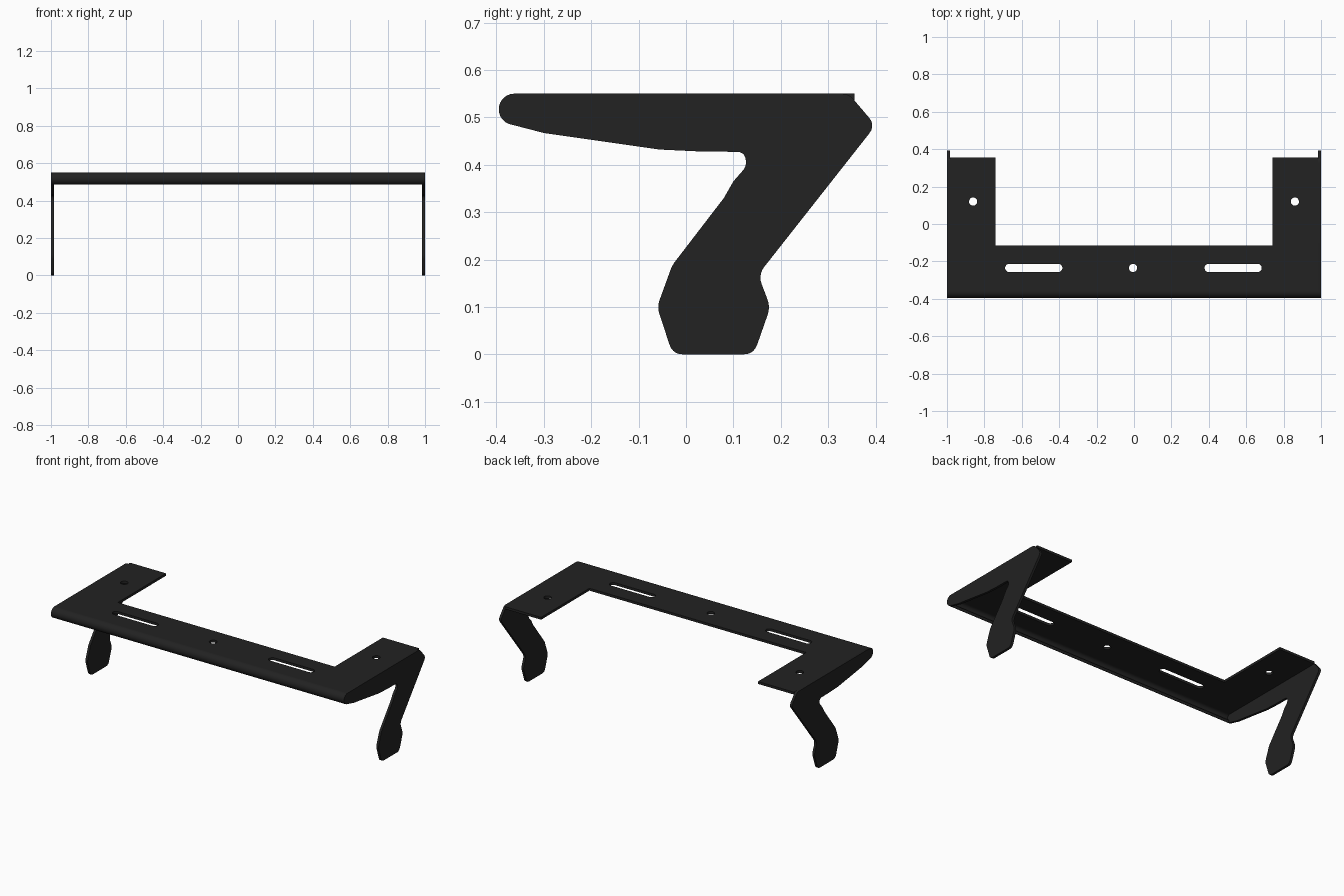
import bpy
import bmesh
from math import cos, sin, pi, radians, copysign
from mathutils import Matrix, Vector

default_cube = bpy.data.objects.get("Cube")
if default_cube:
    bpy.data.objects.remove(default_cube, do_unlink=True)

black_metal = bpy.data.materials.new("black_metal")
black_metal.use_nodes = True
colour = (0.016, 0.016, 0.016, 1)
black_metal.diffuse_color = colour
black_metal.node_tree.nodes["Principled BSDF"].inputs["Base Color"].default_value = colour

THICK = 0.015
TOP = 0.55
INNER = 1 - THICK
LIP_RADIUS = 0.033
LIP_CENTRE = Vector((-0.362, TOP - LIP_RADIUS))

# Maps a flat (y, z) drawing upright, with its thickness along x
UPRIGHT = Matrix(((0, 0, 1, 0), (1, 0, 0, 0), (0, 1, 0, 0), (0, 0, 0, 1)))


def arc(centre, radius, start, end, steps=12):
    """Points along a circular arc, angles in degrees."""
    points = []
    for i in range(steps + 1):
        angle = radians(start + (end - start) * i / steps)
        points.append(centre + radius * Vector((cos(angle), sin(angle))))
    return points


def slot(x, y, radius, half_length=0, steps=24):
    """Closed outline of a round hole, or of a long slot along x."""
    points = []
    for i in range(steps):
        angle = 2 * pi * (i + 0.5) / steps
        shift = copysign(half_length, cos(angle))
        points.append(Vector((x + shift + radius * cos(angle), y + radius * sin(angle))))
    return points


def rounded(corners, steps=5):
    """Soften each (u, v, cut) corner where cut is above zero."""
    points = []
    for i in range(1, len(corners) - 1):
        before, corner, after = (Vector(c[:2]) for c in corners[i - 1:i + 2])
        cut = corners[i][2]
        if not cut:
            points.append(corner)
            continue
        first = corner + (before - corner).normalized() * cut
        last = corner + (after - corner).normalized() * cut
        for s in range(steps + 1):
            t = s / steps
            points.append(first.lerp(corner, t).lerp(corner.lerp(last, t), t))
    return points


def sheet(name, loops, thickness, matrix):
    """Flat sheet from an outline followed by any hole outlines."""
    curve = bpy.data.curves.new(name, "CURVE")
    curve.dimensions = "2D"
    curve.fill_mode = "BOTH"
    curve.extrude = thickness / 2
    for loop in loops:
        spline = curve.splines.new("POLY")
        spline.points.add(len(loop) - 1)
        for point, place in zip(spline.points, loop):
            point.co = (place.x, place.y, 0, 1)
        spline.use_cyclic_u = True
    drawing = bpy.data.objects.new(name + "_outline", curve)
    bpy.context.collection.objects.link(drawing)
    graph = bpy.context.evaluated_depsgraph_get()
    mesh = bpy.data.meshes.new_from_object(drawing.evaluated_get(graph))
    bpy.data.objects.remove(drawing, do_unlink=True)
    bpy.data.curves.remove(curve)

    bm = bmesh.new()
    bm.from_mesh(mesh)
    bmesh.ops.remove_doubles(bm, verts=bm.verts, dist=0.00005)
    bmesh.ops.recalc_face_normals(bm, faces=bm.faces)
    for face in bm.faces:
        face.smooth = True
    bm.to_mesh(mesh)
    bm.free()
    mesh.set_sharp_from_angle(angle=radians(30))
    mesh.materials.clear()
    mesh.materials.append(black_metal)
    mesh.name = name
    part = bpy.data.objects.new(name, mesh)
    part.matrix_world = matrix
    bpy.context.collection.objects.link(part)
    return part


# Top plate: a front bar with two arms running back, and mounting holes
ARM_INSIDE, ARM_BACK, BAR_BACK = 0.74, 0.355, -0.115
half_outline = [
    Vector((INNER, LIP_CENTRE.x)),
    Vector((INNER, ARM_BACK)),
    Vector((ARM_INSIDE, ARM_BACK)),
    Vector((ARM_INSIDE, BAR_BACK)),
]
outline = half_outline + [Vector((-p.x, p.y)) for p in reversed(half_outline)]
holes = [slot(-0.005, -0.235, 0.022)]
for side in (-1, 1):
    holes.append(slot(side * 0.86, 0.12, 0.022))
    holes.append(slot(side * 0.533 - 0.003, -0.235, 0.022, 0.131))
sheet("top_plate", [outline] + holes, THICK,
      Matrix.Translation((0, 0, TOP - THICK / 2)))

# Front lip: the plate's front edge curled down and under
outer = arc(LIP_CENTRE, LIP_RADIUS, 90, 250)
inner = arc(LIP_CENTRE, LIP_RADIUS - THICK, 250, 90)
sheet("front_lip", [outer + inner], 2 * INNER, UPRIGHT)

# Side brackets: tapered upper flange with a slanted leg and a broad foot
corners = [
    (-0.37, 0.485, 0),
    (-0.30, 0.467, 0),
    (-0.055, 0.432, 0),
    (0.03, 0.428, 0),
    (0.125, 0.427, 0.018),
    (0.127, 0.396, 0.01),
    (0.10, 0.365, 0),
    (0.08, 0.33, 0),
    (-0.029, 0.188, 0.01),
    (-0.061, 0.10, 0.015),
    (-0.028, 0, 0.022),
    (0.143, 0, 0.022),
    (0.178, 0.10, 0.018),
    (0.152, 0.168, 0.022),
    (0.40, 0.483, 0.022),
    (0.343, TOP, 0.015),
    (-0.362, TOP, 0),
]
bracket = arc(LIP_CENTRE, LIP_RADIUS, 90, 250) + rounded(corners)
for side, label in ((1, "left"), (-1, "right")):
    centre_x = side * (1 - THICK / 2)
    sheet(label + "_bracket", [bracket], THICK,
          Matrix.Translation((centre_x, 0, 0)) @ UPRIGHT)
